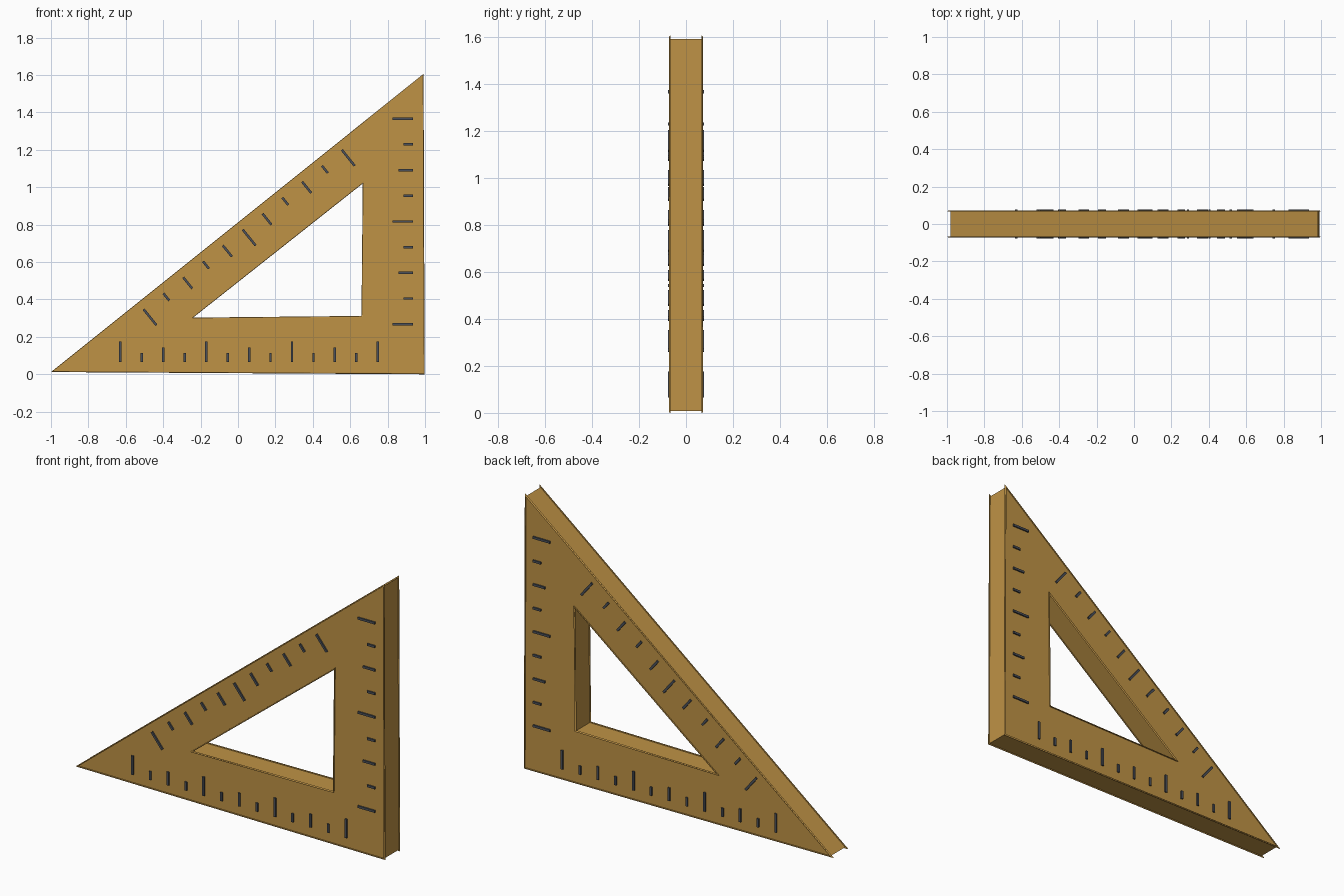
import bpy, bmesh, math
from mathutils import Vector

if "Cube" in bpy.data.objects:
    bpy.data.objects.remove(bpy.data.objects["Cube"])

def material(name, color):
    m = bpy.data.materials.new(name)
    m.diffuse_color = color
    m.use_nodes = True
    m.node_tree.nodes["Principled BSDF"].inputs["Base Color"].default_value = m.diffuse_color
    return m

WOOD = material("wood", (0.52, 0.29, 0.06, 1))
INK = material("mark_grey", (0.07, 0.08, 0.10, 1))
OUTER = [Vector(p) for p in ((-1, 0.012), (0.998, 0), (0.992, 1.606))]
INNER = [Vector(p) for p in ((-0.24, 0.303), (0.66, 0.312), (0.667, 1.02))]
HALF, ROUND = 0.073, 0.007

def inset(tri, d):
    """Move each edge of a counter-clockwise triangle inwards by d."""
    out = []
    for i, p in enumerate(tri):
        a = (p - tri[i - 1]).normalized()
        b = (tri[(i + 1) % 3] - p).normalized()
        na, nb = Vector((-a.y, a.x)), Vector((-b.y, b.x))
        out.append(p + (na + nb) * d / (1 + na.dot(nb)))
    return out

def finish(bm, name, mat):
    bmesh.ops.recalc_face_normals(bm, faces=bm.faces)
    me = bpy.data.meshes.new(name)
    bm.to_mesh(me)
    bm.free()
    me.materials.append(mat)
    ob = bpy.data.objects.new(name, me)
    bpy.context.collection.objects.link(ob)
    return ob

# Triangular frame: a rounded cross-section swept round outer and inner outline
arc = [(ROUND * (1 - math.cos(a)), HALF - ROUND * (1 - math.sin(a)))
       for a in (0, math.pi / 6, math.pi / 3, math.pi / 2)]
section = [(d, y) for d, y in arc] + [(d, -y) for d, y in reversed(arc)]
rings = [(inset(OUTER, d), y) for d, y in section]
rings += [(inset(INNER, -d), y) for d, y in reversed(section)]
bm = bmesh.new()
vs = [[bm.verts.new((p.x, y, p.y)) for p in tri] for tri, y in rings]
for i, ring in enumerate(vs):
    prev = vs[i - 1]
    for j in range(3):
        k = (j + 1) % 3
        bm.faces.new((prev[j], prev[k], ring[k], ring[j]))
frame = finish(bm, "triangle_frame", WOOD)
bpy.context.view_layer.objects.active = frame
frame.select_set(True)
bpy.ops.object.shade_smooth_by_angle(angle=math.radians(35))

# Graduation marks on both faces of each edge
LENGTH = {"L": 0.11, "m": 0.077, "s": 0.05}

def marks(name, start, end, direction, pattern):
    bm = bmesh.new()
    u = Vector(direction).normalized()
    w = Vector((-u.y, u.x)) * 0.0065
    start, end = Vector(start), Vector(end)
    for i, kind in enumerate(pattern):
        a = start.lerp(end, i / (len(pattern) - 1))
        b = a + u * LENGTH[kind]
        for side in (-1, 1):
            q = [[bm.verts.new((p.x, side * y, p.y)) for p in (a - w, b - w, b + w, a + w)]
                 for y in (0.069, 0.077)]
            bm.faces.new(q[0])
            bm.faces.new(q[1])
            for j in range(4):
                k = (j + 1) % 4
                bm.faces.new((q[0][j], q[0][k], q[1][k], q[1][j]))
    finish(bm, name, INK)

marks("base_marks", (-0.63, 0.065), (0.748, 0.065), (0, 1), "LsmsLsmsLsmsL")
marks("upright_marks", (0.935, 0.268), (0.935, 1.366), (-1, 0), "LsmsLsmsL")
marks("slope_marks", (-0.505, 0.348), (0.555, 1.2), (0.627, -0.779), "LsmsmLmsmsL")
